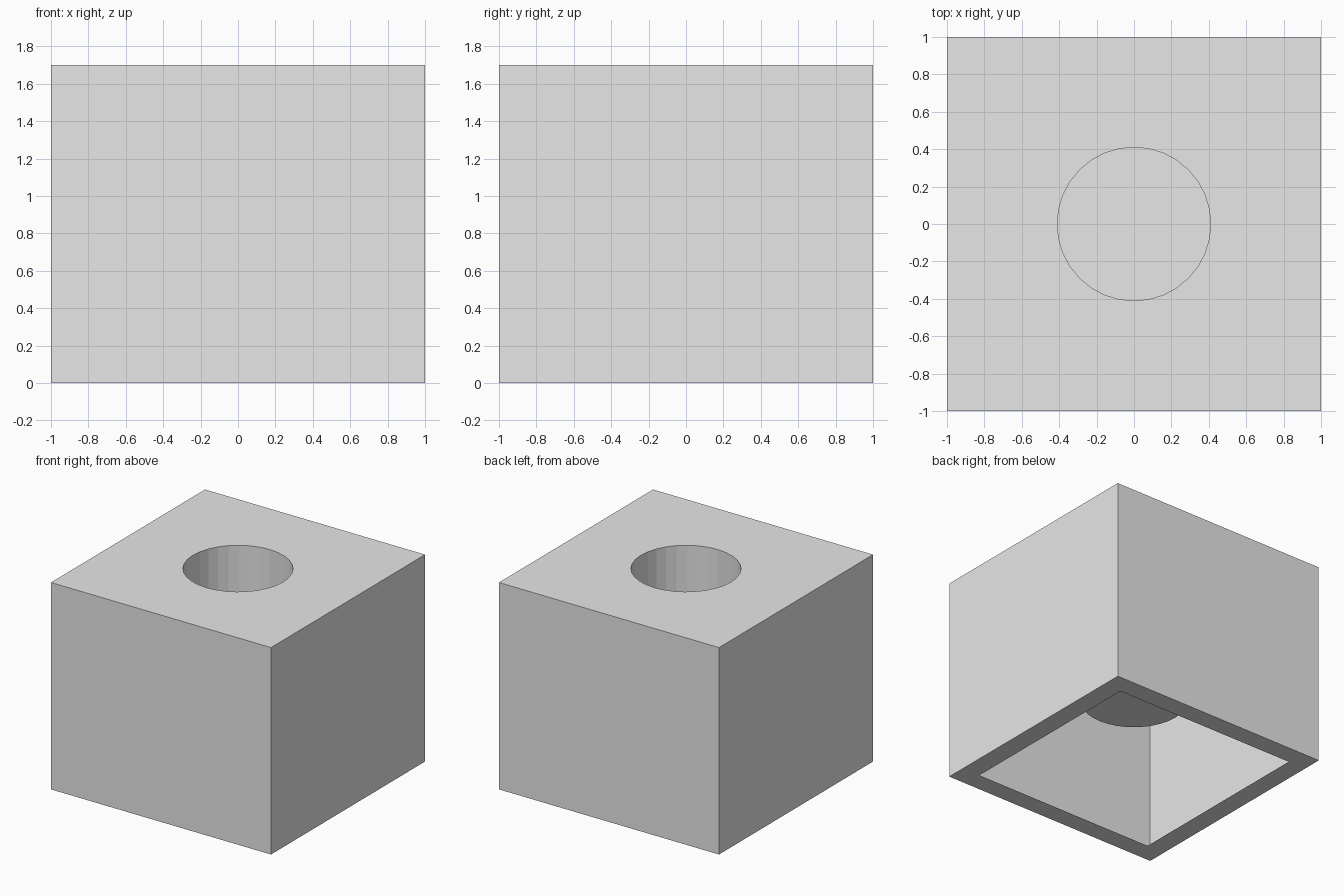
import bpy
import bmesh
from mathutils import Matrix

cube = bpy.data.objects.get("Cube")
if cube:
    bpy.data.objects.remove(cube, do_unlink=True)

HEIGHT = 1.7
RIM = 0.23
POCKET_RADIUS = 0.41
POCKET_FLOOR = 0.6
SEGMENTS = 32

grey = bpy.data.materials.new("light_grey")
grey.use_nodes = True
colour = (0.8, 0.8, 0.8, 1)
grey.diffuse_color = colour
grey.node_tree.nodes["Principled BSDF"].inputs["Base Color"].default_value = colour

bm = bmesh.new()

# Thin outer box
box = Matrix.Translation((0, 0, HEIGHT / 2)) @ Matrix.Diagonal((2, 2, HEIGHT, 1))
bmesh.ops.create_cube(bm, size=1, matrix=box)
bm.normal_update()
top = max(bm.faces, key=lambda f: f.normal.z)
bottom = min(bm.faces, key=lambda f: f.normal.z)
top_edges = list(top.edges)

# Flat rim around the open underside
bmesh.ops.inset_region(bm, faces=[bottom], thickness=RIM)
bmesh.ops.delete(bm, geom=[bottom, top], context='FACES_ONLY')

# Round pocket hanging from the top, closed by a flat floor
circle = bmesh.ops.create_circle(bm, segments=SEGMENTS, radius=POCKET_RADIUS,
                                 matrix=Matrix.Translation((0, 0, HEIGHT)))
mouth = list({e for v in circle["verts"] for e in v.link_edges})
wall = bmesh.ops.extrude_edge_only(bm, edges=mouth)["geom"]
low_verts = [g for g in wall if isinstance(g, bmesh.types.BMVert)]
low_edges = [g for g in wall if isinstance(g, bmesh.types.BMEdge)
             and all(v in low_verts for v in g.verts)]
bmesh.ops.translate(bm, verts=low_verts, vec=(0, 0, POCKET_FLOOR - HEIGHT))
bmesh.ops.contextual_create(bm, geom=low_edges)

# Top plate with the pocket mouth left open
bmesh.ops.triangle_fill(bm, edges=top_edges + mouth, use_beauty=True,
                        normal=(0, 0, 1))
bmesh.ops.recalc_face_normals(bm, faces=bm.faces)

mesh = bpy.data.meshes.new("box_with_pocket")
bm.to_mesh(mesh)
bm.free()
mesh.materials.append(grey)
body = bpy.data.objects.new("box_with_pocket", mesh)
bpy.context.collection.objects.link(body)
